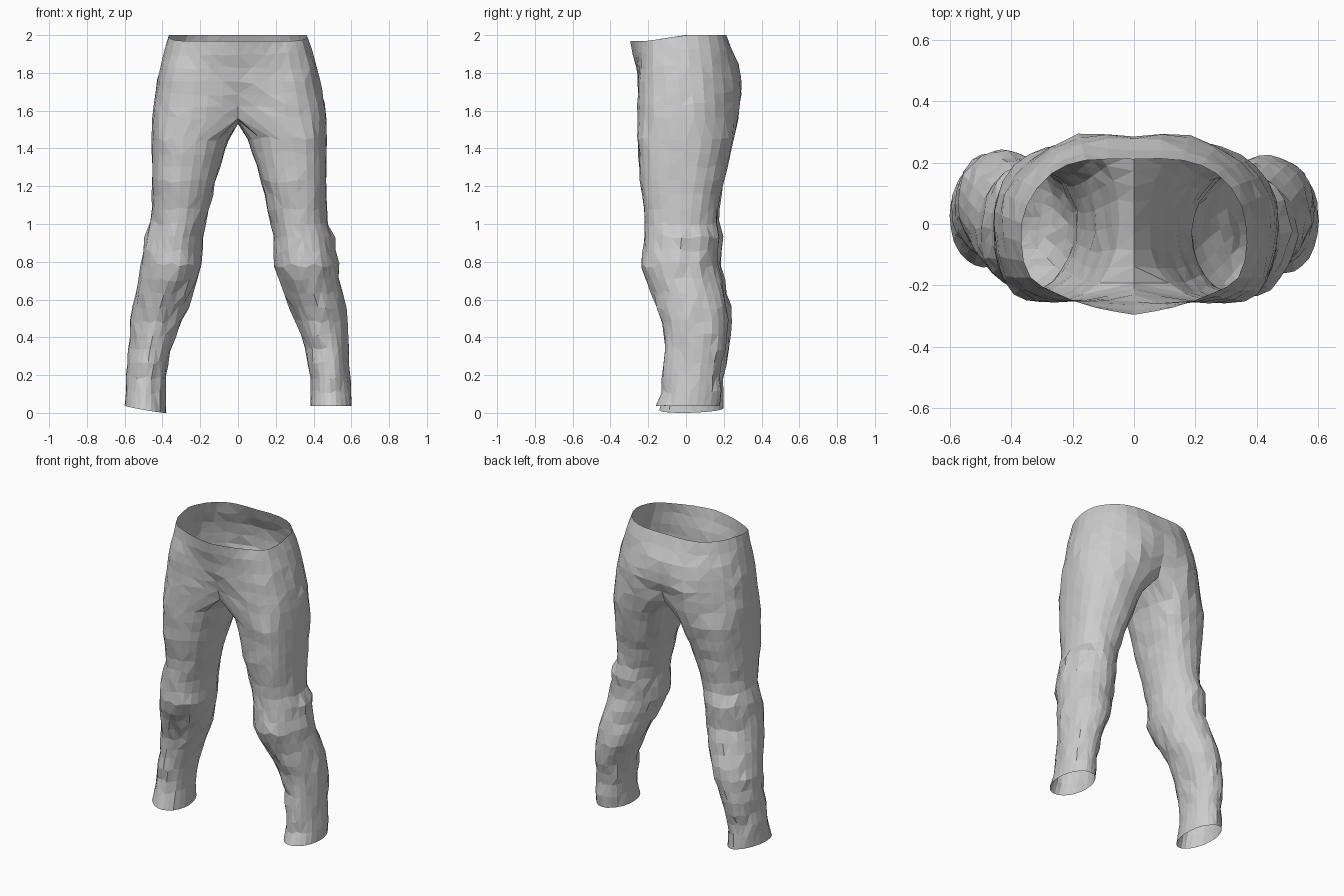
import bpy, bmesh, math, random
from mathutils import Vector, noise

random.seed(4)
if "Cube" in bpy.data.objects:
    bpy.data.objects.remove(bpy.data.objects["Cube"], do_unlink=True)

OUTER = 16          # steps around the outside of each half
INNER = 8           # steps along the inside of each leg
PELVIS_RINGS = 7
LEG_RINGS = 20


def spline(keys, t):
    """Smooth curve through evenly spaced keys, t from 0 to 1."""
    f = t * (len(keys) - 1)
    i = min(int(f), len(keys) - 2)
    f -= i
    b, c = Vector(keys[i]), Vector(keys[i + 1])
    a = Vector(keys[i - 1]) if i else b * 2 - c
    d = Vector(keys[i + 2]) if i + 2 < len(keys) else c * 2 - b
    return 0.5 * (2 * b + (c - a) * f + (2 * a - 5 * b + 4 * c - d) * f * f
                  + (3 * b - a - 3 * c + d) * f ** 3)


def lookup(table, z):
    """Linear read of a table whose first column is a falling height."""
    for hi, lo in zip(table, table[1:]):
        if z >= lo[0]:
            f = (hi[0] - z) / (hi[0] - lo[0])
            return [p + (q - p) * f for p, q in zip(hi[1:], lo[1:])]
    return table[-1][1:]


def power(v, e):
    return math.copysign(abs(v) ** e, v)


def fade(z, start, end):
    """0 at the start height, 1 at the end height, clamped."""
    return max(0, min(1, (z - start) / (end - start)))


# Half sections of the hips, front centre to back centre
waist = [(0, -.295), (.13, -.272), (.25, -.228), (.34, -.175), (.368, -.06),
         (.35, .06), (.27, .165), (.16, .206), (0, .21)]
seat = [(0, -.25), (.16, -.25), (.295, -.24), (.395, -.175), (.432, -.04),
        (.415, .09), (.335, .195), (.18, .284), (0, .29)]
crotch = [(0, -.19), (.17, -.25), (.33, -.25), (.43, -.17), (.463, -.02),
          (.45, .1), (.36, .205), (.19, .278), (0, .225)]
sections = [[(*p, z) for p in s]
            for s, z in ((waist, 2), (seat, 1.77), (crotch, 1.56))]

# Leg: height, inside x, outside x, front y, back y
leg = [(1.45, .05, .468, -.257, .255), (1.2, .13, .468, -.24, .19),
       (1.02, .172, .47, -.22, .16), (.93, .185, .507, -.225, .178),
       (.78, .195, .525, -.238, .168), (.7, .22, .54, -.21, .185),
       (.6, .26, .565, -.17, .21), (.48, .305, .58, -.125, .23),
       (.36, .35, .587, -.118, .215), (.2, .382, .592, -.122, .185),
       (.1, .385, .597, -.13, .18), (.04, .382, .603, -.16, .18)]


def hip_ring(u):
    ring = []
    for k in range(OUTER + 1):
        keys = [spline(s, k / OUTER) for s in sections]
        p = spline(keys, u)
        p.z -= 0.03 * (1 - u) * max(0, min(1, -p.y / .2))
        ring.append(p)
    return ring


def leg_ring(z):
    x0, x1, y0, y1 = lookup(leg, z)
    skew = -0.15 * fade(z, 1, 1.45)
    # Boxy thighs turn into rounder knees and shins
    e = .85 + .15 * fade(z, 1.2, .95)
    ring = []
    for k in range(OUTER + INNER):
        a = math.radians(-120 + 15 * k)
        y = (y0 + y1) / 2 + (y1 - y0) / 2 * power(math.sin(a), e)
        x = (x0 + x1) / 2 + (x1 - x0) / 2 * power(math.cos(a), e)
        ring.append(Vector((x + skew * y * math.sin(a) ** 2, y, z)))
    return ring


def bridge(bm, top, bottom, closed):
    n = len(top)
    for k in range(n if closed else n - 1):
        j = (k + 1) % n
        bm.faces.new((top[k], top[j], bottom[j], bottom[k]))


def build_half(bm, side):
    # The right leg stands slightly further in and back than the left
    def add(points):
        out = []
        for p in points:
            scale, back = 1, 0
            if side < 0:
                scale = .975 + .02 * fade(p.z, .6, .2) + .02 * fade(p.z, 1.6, 2)
                back = .018 * fade(p.z, 1.2, .9)
            out.append(bm.verts.new((p.x * side * scale, p.y + back, p.z)))
        return out

    # Hips
    prev = None
    for i in range(PELVIS_RINGS):
        ring = add(hip_ring(i / (PELVIS_RINGS - 1)))
        if prev:
            bridge(bm, prev, ring, False)
        prev = ring
    # Crotch seam closes the hip section into a leg opening
    a, b = prev[-1].co, prev[0].co
    seam = [a.lerp(b, k / INNER) - Vector((0, 0, .03 * math.sin(math.pi * k / INNER)))
            for k in range(1, INNER)]
    prev = prev + add(seam)
    # Leg
    for i in range(LEG_RINGS):
        z = 1.45 + (.04 - 1.45) * i / (LEG_RINGS - 1)
        ring = add(leg_ring(z))
        bridge(bm, prev, ring, True)
        prev = ring
    # Hem, level on the left leg and dipping to the inside front on the right
    if side < 0:
        for v in prev:
            v.co.z -= .17 * max(0, .6 + v.co.x) - .03 * v.co.y


bm = bmesh.new()
build_half(bm, 1)
build_half(bm, -1)
bmesh.ops.remove_doubles(bm, verts=bm.verts, dist=.0005)
bmesh.ops.recalc_face_normals(bm, faces=bm.faces)
bm.normal_update()

# Cloth wrinkles, strongest at the knees and shins, calm at the hems
for v in bm.verts:
    z = v.co.z
    amount = .007 if z > 1 else .012
    if v.is_boundary:
        amount = .003
    fold = noise.noise(Vector((v.co.x * 7, v.co.y * 7, z * 11)))
    v.co += v.normal * (fold * amount + random.uniform(-.4, .4) * amount)
    if not v.is_boundary and abs(v.co.x) > .02:
        v.co.z += random.uniform(-.012, .012)

# Rest the lowest hem point on the ground
low = min(v.co.z for v in bm.verts)
for v in bm.verts:
    v.co.z -= low * fade(v.co.z, .3, 0)
bmesh.ops.triangulate(bm, faces=bm.faces, quad_method='SHORT_EDGE')

mesh = bpy.data.meshes.new("trousers")
bm.to_mesh(mesh)
bm.free()
trousers = bpy.data.objects.new("trousers", mesh)
bpy.context.scene.collection.objects.link(trousers)

# Cloth colour
cloth = bpy.data.materials.new("light_grey_cloth")
cloth.use_nodes = True
grey = (.6, .6, .6, 1)
cloth.diffuse_color = grey
cloth.node_tree.nodes["Principled BSDF"].inputs["Base Color"].default_value = grey
mesh.materials.append(cloth)
